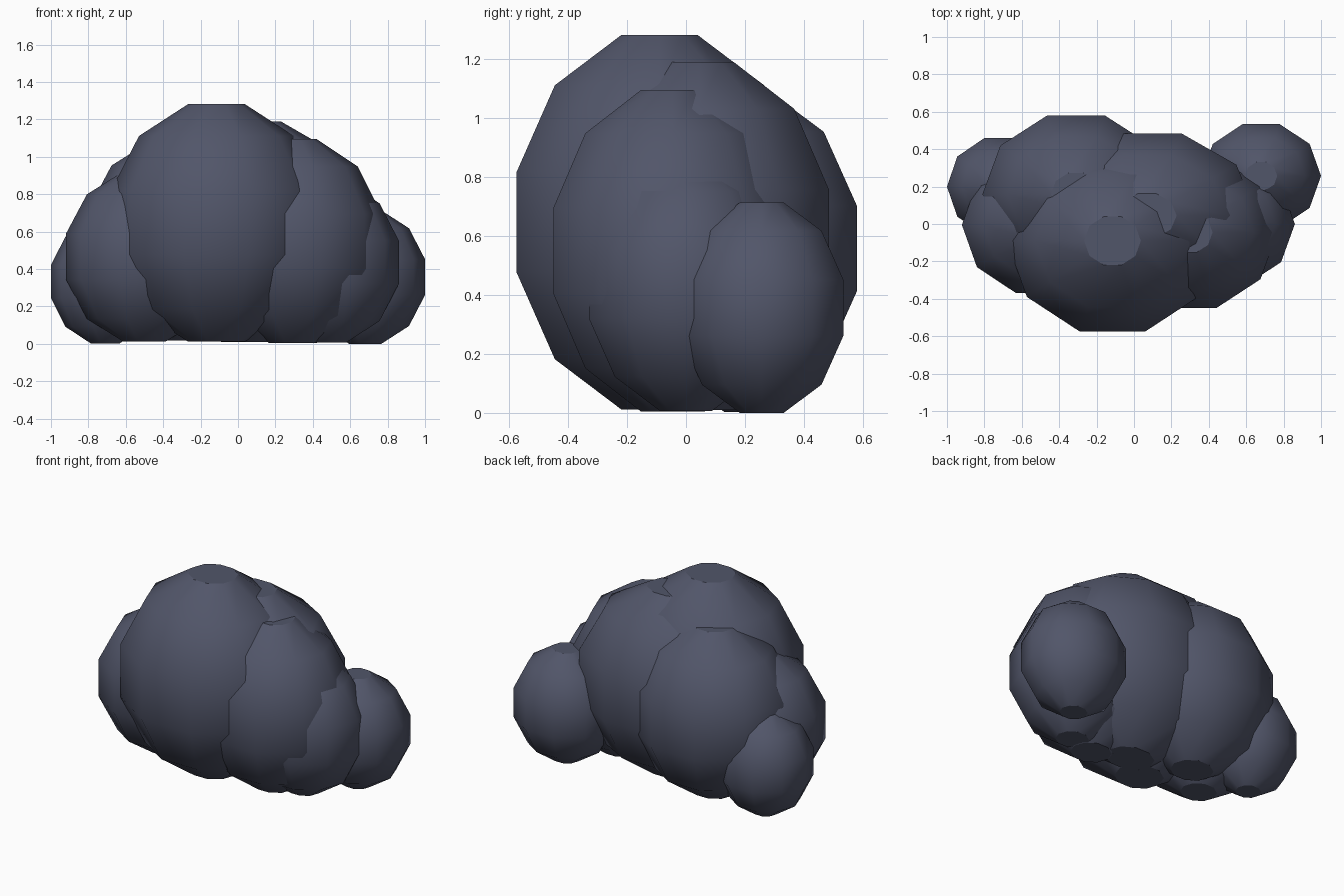
import bpy, math

if "Cube" in bpy.data.objects:
    bpy.data.objects.remove(bpy.data.objects["Cube"])

SEGMENTS = 10   # sides around each lobe
RINGS = 6       # rings from bottom cap to top cap

puff = bpy.data.materials.new("dark_slate_blue")
puff.diffuse_color = (0.083, 0.092, 0.142, 1.0)
puff.use_nodes = True
puff.node_tree.nodes["Principled BSDF"].inputs["Base Color"].default_value = puff.diffuse_color


def lobe(name, centre, half):
    """Low-poly ellipsoid with flat caps, sized by its half extents."""
    verts, faces = [], []
    k = math.cos(math.radians(90 / RINGS))      # outermost ring / cap level
    ky = math.cos(math.pi / SEGMENTS)           # flat sides face front and back
    for r in range(RINGS):
        a = math.pi * (r + 0.5) / RINGS
        for s in range(SEGMENTS):
            t = 2 * math.pi * s / SEGMENTS
            verts.append((half[0] * math.sin(a) / k * math.cos(t),
                          half[1] * math.sin(a) / k * math.sin(t) / ky,
                          -half[2] * math.cos(a) / k))
    for r in range(RINGS - 1):
        for s in range(SEGMENTS):
            n = (s + 1) % SEGMENTS
            b = r * SEGMENTS
            faces.append((b + s, b + n, b + SEGMENTS + n, b + SEGMENTS + s))
    faces.append(tuple(reversed(range(SEGMENTS))))
    faces.append(tuple(range((RINGS - 1) * SEGMENTS, RINGS * SEGMENTS)))
    mesh = bpy.data.meshes.new(name)
    mesh.from_pydata(verts, [], faces)
    mesh.materials.append(puff)
    # smooth sides, flat caps
    for p in mesh.polygons:
        p.use_smooth = len(p.vertices) == 4
    for e in mesh.edges:
        e.use_edge_sharp = all(v < SEGMENTS for v in e.vertices) or \
            all(v >= (RINGS - 1) * SEGMENTS for v in e.vertices)
    mesh.update()
    obj = bpy.data.objects.new(name, mesh)
    obj.location = centre
    bpy.context.collection.objects.link(obj)
    return obj


# large middle lobes
lobe("main_lobe", (-0.115, -0.09, 0.647), (0.566, 0.485, 0.635))
lobe("front_right_lobe", (0.293, -0.045, 0.55), (0.474, 0.405, 0.545))
lobe("rear_middle_lobe", (0.07, 0.045, 0.60), (0.59, 0.44, 0.59))
lobe("rear_left_lobe", (-0.31, 0.16, 0.558), (0.50, 0.42, 0.541))

# smaller outer lobes
lobe("right_side_lobe", (0.475, 0.0, 0.437), (0.385, 0.33, 0.43))
lobe("left_side_lobe", (-0.50, -0.005, 0.467), (0.42, 0.365, 0.455))
lobe("right_end_lobe", (0.68, 0.257, 0.357), (0.32, 0.277, 0.357))
lobe("left_end_lobe", (-0.71, 0.20, 0.333), (0.29, 0.26, 0.33))
